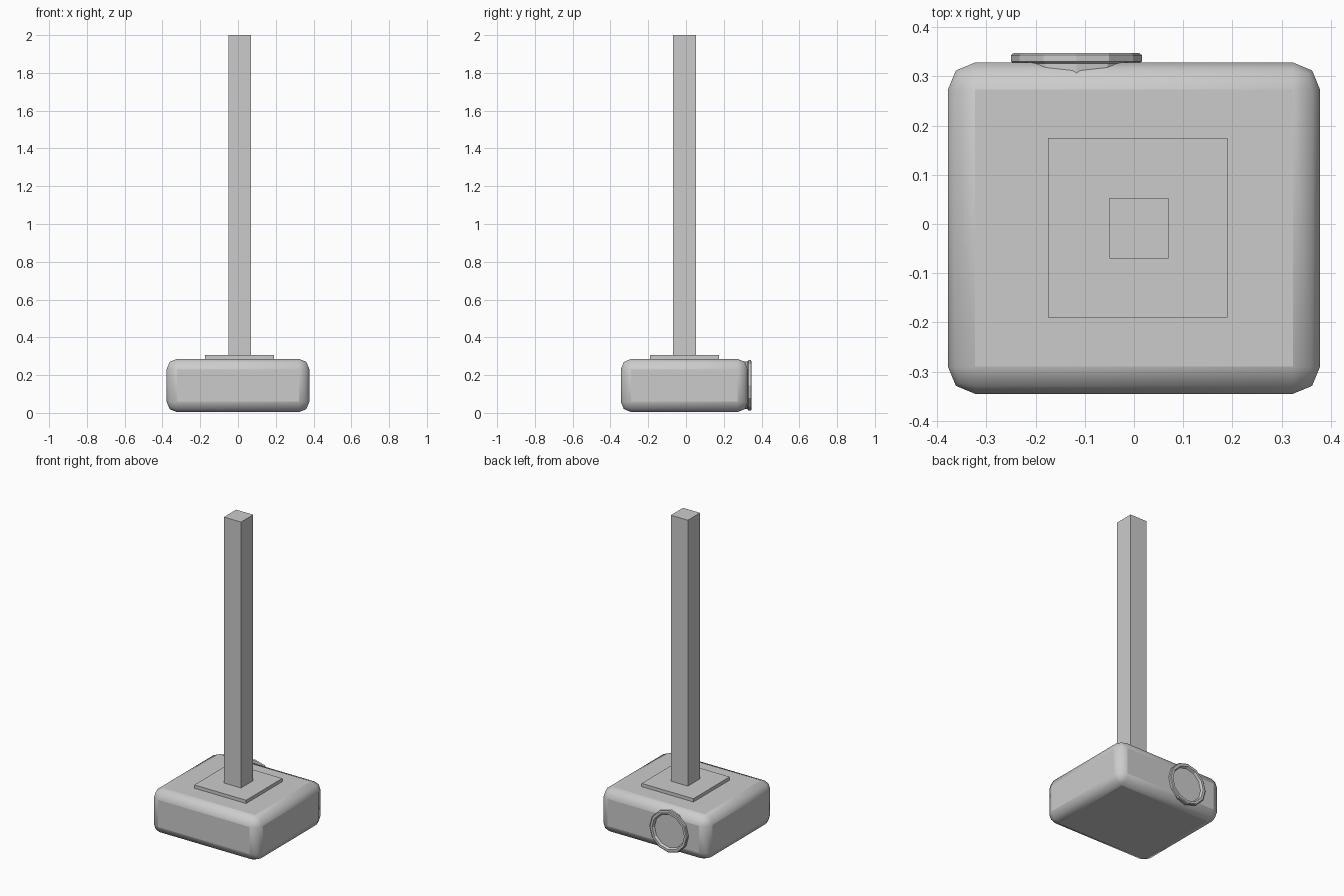
import bpy, math
from mathutils import Vector

if "Cube" in bpy.data.objects:
    bpy.data.objects.remove(bpy.data.objects["Cube"])


def box(name, lo, hi):
    lo, hi = Vector(lo), Vector(hi)
    bpy.ops.mesh.primitive_cube_add(size=1, location=(lo + hi) / 2)
    ob = bpy.context.object
    ob.name = name
    ob.scale = hi - lo
    bpy.ops.object.transform_apply(location=False, rotation=False, scale=True)
    return ob


def lathe_y(name, profile, sides, cx, cz):
    """Revolve (radius, y) points about an axis parallel to y."""
    verts, faces = [], []
    for r, y in profile:
        for i in range(sides):
            a = 2 * math.pi * i / sides
            verts.append((cx + r * math.sin(a), y, cz + r * math.cos(a)))
    for j in range(len(profile) - 1):
        for i in range(sides):
            k = (i + 1) % sides
            faces.append((j * sides + i, j * sides + k,
                          (j + 1) * sides + k, (j + 1) * sides + i))
    last = (len(profile) - 1) * sides
    faces.append(tuple(last + i for i in range(sides)))
    mesh = bpy.data.meshes.new(name)
    mesh.from_pydata(verts, [], faces)
    ob = bpy.data.objects.new(name, mesh)
    bpy.context.collection.objects.link(ob)
    return ob


# Projector housing with rounded edges
body = box("projector_body", (-0.378, -0.345, 0.004), (0.378, 0.328, 0.286))
bev = body.modifiers.new("Bevel", 'BEVEL')
bev.width = 0.055
bev.segments = 2
bpy.ops.object.shade_smooth_by_angle(angle=math.radians(50))

# Ceiling mount
box("mount_plate", (-0.175, -0.19, 0.28), (0.19, 0.175, 0.307))
box("mount_pole", (-0.05, -0.07, 0.30), (0.07, 0.053, 2.0))

# Lens rim with recessed glass
lathe_y("lens_ring", [(0.126, 0.27), (0.126, 0.326), (0.133, 0.33),
                      (0.133, 0.343), (0.128, 0.347), (0.113, 0.347),
                      (0.106, 0.332)], 12, -0.117, 0.146)
